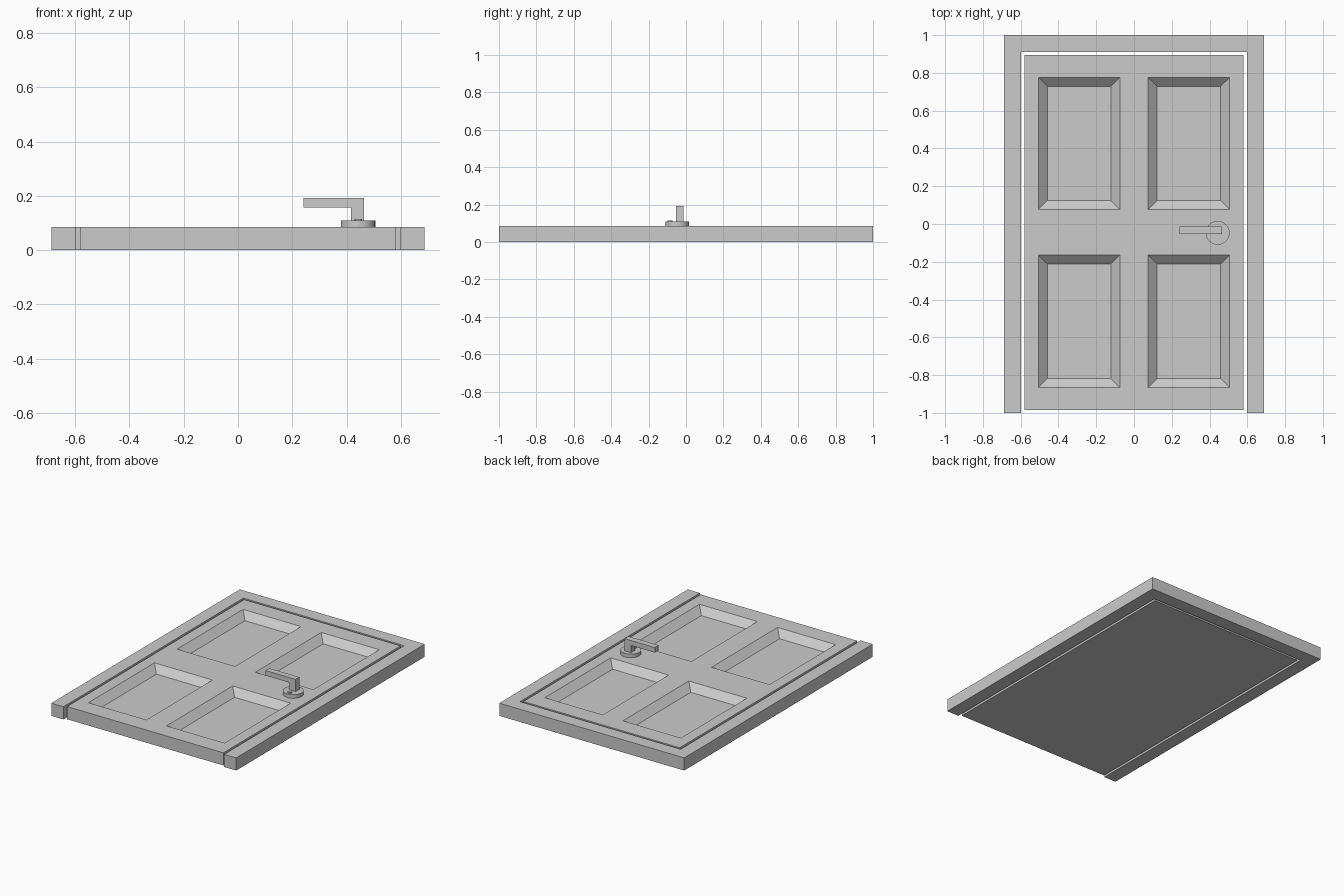
import bpy, bmesh
from mathutils import Vector

if "Cube" in bpy.data.objects:
    bpy.data.objects.remove(bpy.data.objects["Cube"])

T = 0.085  # thickness of frame and door


def finish(name, bm):
    bmesh.ops.recalc_face_normals(bm, faces=bm.faces[:])
    me = bpy.data.meshes.new(name)
    bm.to_mesh(me)
    bm.free()
    ob = bpy.data.objects.new(name, me)
    bpy.context.collection.objects.link(ob)
    return ob


def extrude_up(bm, faces, z0, z1):
    """Extrude flat faces from z0 to z1, keeping the underside."""
    ret = bmesh.ops.extrude_face_region(bm, geom=faces, use_keep_orig=True)
    verts = [g for g in ret["geom"] if isinstance(g, bmesh.types.BMVert)]
    bmesh.ops.translate(bm, verts=verts, vec=Vector((0, 0, z1 - z0)))


def prism(name, outline, z0, z1):
    bm = bmesh.new()
    face = bm.faces.new([bm.verts.new((x, y, z0)) for x, y in outline])
    extrude_up(bm, [face], z0, z1)
    return finish(name, bm)


def disc(name, x, y, r, z0, z1, sides=32):
    bpy.ops.mesh.primitive_cylinder_add(vertices=sides, radius=r, depth=z1 - z0,
                                        location=(x, y, (z0 + z1) / 2))
    bpy.context.object.name = name
    bpy.ops.object.shade_smooth_by_angle()


# Door frame: U-shaped, open at the bottom
X, XI, YI = 0.687, 0.597, 0.91
prism("door_frame", [(-X, -1), (-XI, -1), (-XI, YI), (XI, YI),
                     (XI, -1), (X, -1), (X, 1), (-X, 1)], 0, T)

# Door leaf: slab with four recessed, bevelled panels
xs = [-0.581, -0.506, -0.075, 0.075, 0.506, 0.581]
ys = [-0.985, -0.865, -0.164, 0.077, 0.776, 0.896]
bm = bmesh.new()
grid = [[bm.verts.new((x, y, 0)) for x in xs] for y in ys]
for j in range(5):
    for i in range(5):
        bm.faces.new((grid[j][i], grid[j][i + 1], grid[j + 1][i + 1], grid[j + 1][i]))
extrude_up(bm, bm.faces[:], 0, T)
bmesh.ops.recalc_face_normals(bm, faces=bm.faces[:])
panels = []
for f in bm.faces:
    c = f.calc_center_median()
    if (c.z > T - 0.001 and 0.075 < abs(c.x) < 0.506
            and (-0.865 < c.y < -0.164 or 0.077 < c.y < 0.776)):
        panels.append(f)
bmesh.ops.inset_individual(bm, faces=panels, thickness=0.048, depth=-0.045,
                           use_even_offset=True)
finish("door_leaf", bm)

# Handle: round plate, keyhole button and L-shaped lever
disc("handle_plate", 0.443, -0.047, 0.063, T, 0.109)
disc("keyhole_button", 0.444, -0.086, 0.014, 0.105, 0.115, 24)

profile = [(0.417, 0.105), (0.465, 0.105), (0.465, 0.191),
           (0.241, 0.191), (0.241, 0.157), (0.417, 0.157)]
bm = bmesh.new()
face = bm.faces.new([bm.verts.new((x, -0.053, z)) for x, z in profile])
ret = bmesh.ops.extrude_face_region(bm, geom=[face], use_keep_orig=True)
bmesh.ops.translate(bm, vec=Vector((0, 0.04, 0)),
                    verts=[g for g in ret["geom"] if isinstance(g, bmesh.types.BMVert)])
finish("handle_lever", bm)
